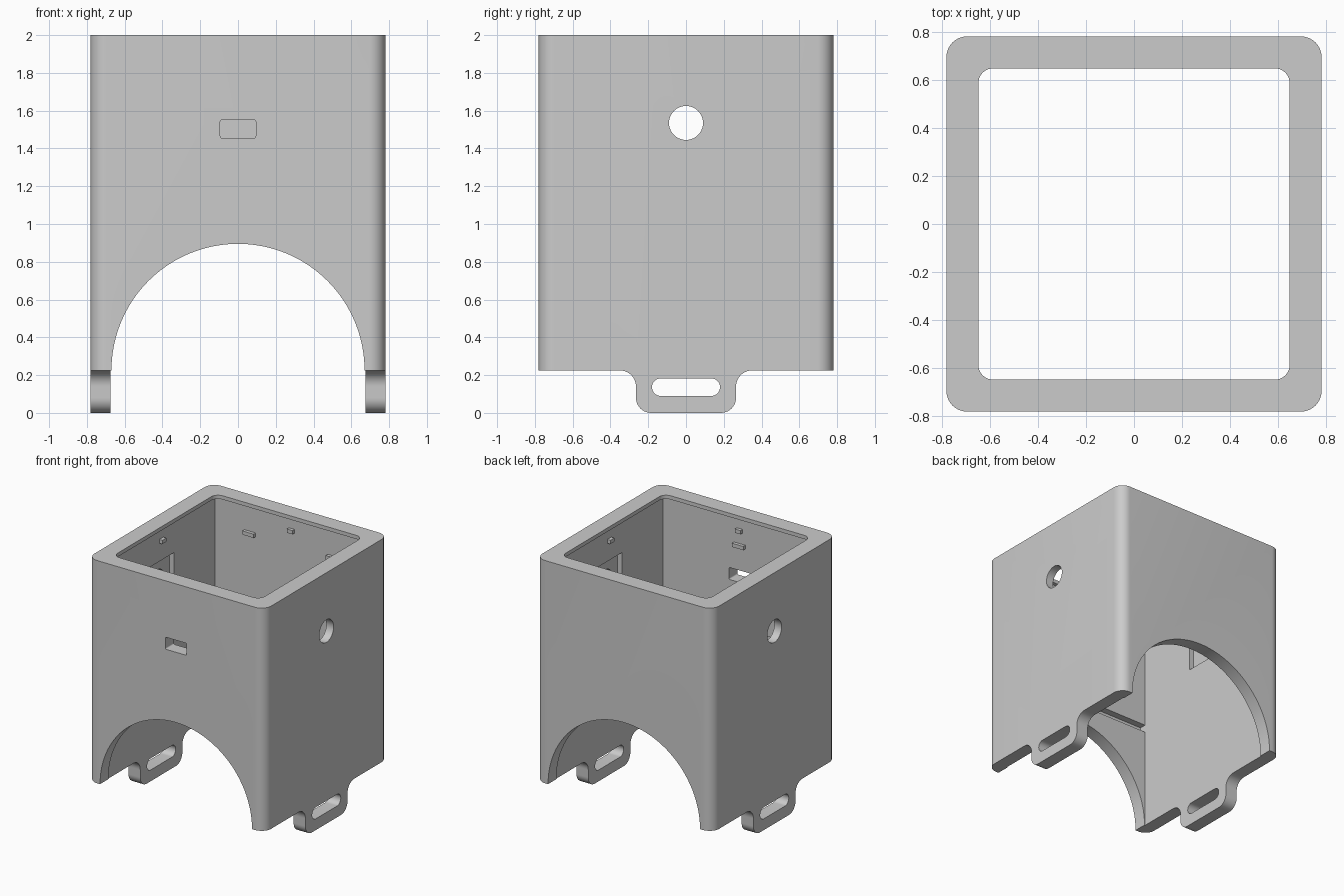
import bpy, bmesh
from math import sin, cos, pi, radians
from mathutils import Vector

cube = bpy.data.objects.get("Cube")
if cube:
    bpy.data.objects.remove(cube, do_unlink=True)

GREY = (0.6, 0.6, 0.6, 1)
grey = bpy.data.materials.new("plain grey")
grey.use_nodes = True
grey.diffuse_color = GREY
grey.node_tree.nodes["Principled BSDF"].inputs["Base Color"].default_value = GREY

HALF, CAVITY, LIP, BASE = 0.78, 0.676, 0.647, 0.225


def arc(cx, cy, r, start, end, n=10):
    angles = [radians(start + (end - start) * i / n) for i in range(n + 1)]
    return [(cx + r * cos(a), cy + r * sin(a)) for a in angles]


def rounded_rect(w, h, r, cx=0, cy=0):
    pts = []
    for k, (sx, sy) in enumerate([(1, 1), (-1, 1), (-1, -1), (1, -1)]):
        pts += arc(cx + sx * (w - r), cy + sy * (h - r), r, k * 90, k * 90 + 90)
    return pts


def prism(name, outline, axis, lo, hi):
    """Extrude a 2D outline along an axis; the outline uses the other two axes in order."""
    place = {"x": lambda a, b, t: (t, a, b),
             "y": lambda a, b, t: (a, t, b),
             "z": lambda a, b, t: (a, b, t)}[axis]
    bm = bmesh.new()
    face = bm.faces.new([bm.verts.new(place(a, b, lo)) for a, b in outline])
    grown = bmesh.ops.extrude_face_region(bm, geom=[face])["geom"]
    shift = Vector(place(0, 0, hi - lo))
    bmesh.ops.translate(bm, vec=shift, verts=[v for v in grown if isinstance(v, bmesh.types.BMVert)])
    bmesh.ops.recalc_face_normals(bm, faces=bm.faces)
    mesh = bpy.data.meshes.new(name)
    bm.to_mesh(mesh)
    bm.free()
    mesh.materials.append(grey)
    obj = bpy.data.objects.new(name, mesh)
    bpy.context.collection.objects.link(obj)
    return obj


def rect(a0, a1, b0, b1):
    return [(a0, b0), (a1, b0), (a1, b1), (a0, b1)]


def cut(target, cutter):
    cutter.hide_render = True
    mod = target.modifiers.new(cutter.name, "BOOLEAN")
    mod.operation, mod.solver, mod.object = "DIFFERENCE", "EXACT", cutter
    bpy.context.view_layer.objects.active = target
    bpy.ops.object.modifier_apply(modifier=mod.name)
    bpy.data.objects.remove(cutter, do_unlink=True)


# Outer shell, square cavity and the narrower rounded rim opening
housing = prism("housing", rounded_rect(HALF, HALF, 0.085), "z", 0, 2)
cut(housing, prism("cavity", rect(-CAVITY, CAVITY, -CAVITY, CAVITY), "z", -0.2, 1.97))
cut(housing, prism("rim_opening", rounded_rect(LIP, LIP, 0.06), "z", 1.9, 2.1))

# Arches through the front and back walls
arch = arc(0, BASE, 0.67, 0, 180, 48) + [(-0.67, -0.1), (0.67, -0.1)]
cut(housing, prism("arch", arch, "y", -1, 1))

# Trim the lower edge, leaving a filleted lug under each side wall
trim = ([(1, -0.1), (1, BASE)] + arc(0.35, BASE - 0.085, 0.085, 90, 180)
        + arc(0.185, 0.08, 0.08, 0, -90) + [(0.185, -0.1)])
for s in (1, -1):
    cut(housing, prism("lower_trim", [(s * y, z) for y, z in trim], "x", -1, 1))

# Strap slots in the lugs and round holes in the side walls
cut(housing, prism("strap_slot", rounded_rect(0.18, 0.046, 0.0455, 0, 0.136), "x", -1, 1))
cut(housing, prism("side_hole", arc(0, 1.535, 0.09, 0, 351, 39), "x", -1, 1))

# Shallow recesses inside the side walls, around the holes
for s in (1, -1):
    cut(housing, prism("hole_recess", rect(-0.16, 0.16, 1.34, 1.71), "x", s * 0.6, s * 0.716))

# Front port and the shelf groove inside the front wall
cut(housing, prism("front_port", rounded_rect(0.094, 0.048, 0.01, 0, 1.503), "y", -1, -0.6))
cut(housing, prism("shelf_groove", rect(-CAVITY, CAVITY, 1.03, 1.09), "y", -0.73, -0.6))

# Small retaining pegs under the rim
IN, OUT = 0.65, CAVITY + 0.01
for s, side in ((1, "left"), (-1, "right")):
    prism(side + "_peg", rect(-0.025, 0.025, 1.855, 1.885), "x", s * IN, s * OUT)
    prism("back_" + side + "_peg", rect(s * 0.367 - 0.05, s * 0.367 + 0.05, 1.735, 1.765), "y", IN, OUT)
prism("back_peg", rect(-0.025, 0.025, 1.855, 1.885), "y", IN, OUT)
prism("front_peg", rect(-0.025, 0.025, 1.855, 1.885), "y", -OUT, -IN)
prism("front_lower_peg", rect(-0.05, 0.05, 1.735, 1.765), "y", -OUT, -IN)

# Smooth curves, sharp edges
bpy.ops.object.select_all(action="DESELECT")
housing.select_set(True)
bpy.context.view_layer.objects.active = housing
bpy.ops.object.shade_smooth_by_angle(angle=radians(30))
